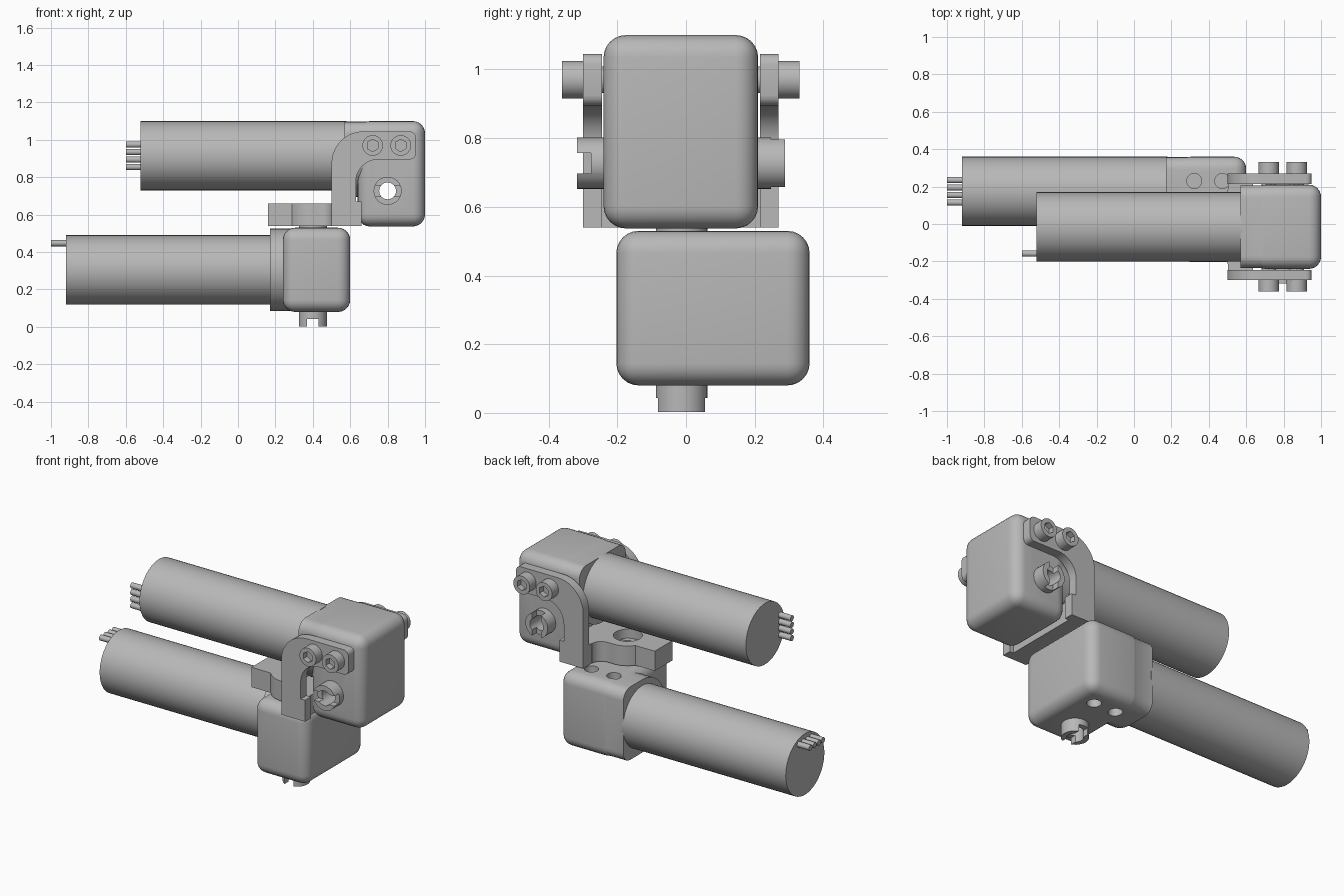
import bpy, bmesh, math
from mathutils import Matrix, Vector

if "Cube" in bpy.data.objects:
    bpy.data.objects.remove(bpy.data.objects["Cube"])

GREY = (0.48, 0.48, 0.48, 1)
grey = bpy.data.materials.new("plain grey")
grey.use_nodes = True
grey.diffuse_color = GREY
grey.node_tree.nodes["Principled BSDF"].inputs["Base Color"].default_value = GREY

UPRIGHT = Matrix.Rotation(math.pi / 2, 4, 'X')   # local y -> z, local z -> -y
ALONG_X = Matrix.Rotation(math.pi / 2, 4, 'Y')
MID_Y = -0.015


def finish(name, bm, matrix=Matrix()):
    bmesh.ops.recalc_face_normals(bm, faces=bm.faces)
    mesh = bpy.data.meshes.new(name)
    bm.to_mesh(mesh)
    bm.free()
    mesh.transform(matrix)
    mesh.materials.append(grey)
    obj = bpy.data.objects.new(name, mesh)
    bpy.context.collection.objects.link(obj)
    return obj


def box(name, lo, hi, bevel=0.0):
    lo, hi = Vector(lo), Vector(hi)
    bm = bmesh.new()
    bmesh.ops.create_cube(bm, size=1)
    for v in bm.verts:
        v.co = (lo + hi) / 2 + Vector(a * b for a, b in zip(v.co, hi - lo))
    if bevel:
        bmesh.ops.bevel(bm, geom=bm.edges[:], offset=bevel, segments=6,
                        profile=0.5, affect='EDGES')
    return finish(name, bm)


def rod(name, centre, radius, length, turn=Matrix(), sides=32):
    bm = bmesh.new()
    bmesh.ops.create_cone(bm, cap_ends=True, segments=sides, radius1=radius,
                          radius2=radius, depth=length)
    return finish(name, bm, Matrix.Translation(centre) @ turn)


def prism(name, outline, z0, z1, matrix=Matrix()):
    bm = bmesh.new()
    face = bm.faces.new([bm.verts.new((x, y, z0)) for x, y in outline])
    out = bmesh.ops.extrude_face_region(bm, geom=[face])
    verts = [g for g in out["geom"] if isinstance(g, bmesh.types.BMVert)]
    bmesh.ops.translate(bm, verts=verts, vec=(0, 0, z1 - z0))
    return finish(name, bm, matrix)


def arc(cx, cy, r, start, end, steps=10):
    angles = [math.radians(start + (end - start) * i / steps) for i in range(steps + 1)]
    return [(cx + r * math.cos(a), cy + r * math.sin(a)) for a in angles]


def combine(obj, others, operation):
    for other in others:
        mod = obj.modifiers.new("combine", 'BOOLEAN')
        mod.operation, mod.object, mod.solver = operation, other, 'EXACT'
        bpy.context.view_layer.update()
        mesh = bpy.data.meshes.new_from_object(
            obj.evaluated_get(bpy.context.evaluated_depsgraph_get()))
        obj.modifiers.clear()
        obj.data = mesh
        bpy.data.objects.remove(other)


def servo(label, matrix):
    """Geared motor: origin at the motor face, top edge, mid thickness."""
    shaft_at = (0.23, -0.373)
    # gear housing with a rounded collar around the motor
    housing = box("housing", (0.07, -0.563, -0.225), (0.43, 0, 0.225), 0.065)
    collar_outline = (arc(-0.067, 0.157, 0.064, 90, 0, 6) + arc(-0.067, -0.157, 0.064, 0, -90, 6)
                      + arc(-0.185, 0, 0.221, -90, -270, 20))
    # outline is in (y, z); turn it so the prism runs along x
    yz_to_x = Matrix(((0, 0, 1, 0), (1, 0, 0, 0), (0, 1, 0, 0), (0, 0, 0, 1)))
    collar = prism("collar", collar_outline, 0, 0.25, yz_to_x)
    combine(housing, [collar], 'UNION')
    cutters = [rod("cutter", (x, -0.13, z), 0.04, 0.12)
               for x in (0.152, 0.302) for z in (-0.225, 0.225)]
    cutters.append(rod("cutter", (*shaft_at, 0), 0.06, 0.8))
    combine(housing, cutters, 'DIFFERENCE')
    # hollow output shaft, slotted crosswise at its two ends
    shaft = rod("shaft", (*shaft_at, 0), 0.075, 0.606)
    sx, sy = shaft_at
    combine(shaft, [
        rod("cutter", (sx, sy, 0), 0.045, 0.9),
        box("cutter", (sx - 0.2, sy - 0.03, 0.262), (sx + 0.2, sy + 0.03, 0.4)),
        box("cutter", (sx - 0.03, sy - 0.2, -0.4), (sx + 0.03, sy + 0.2, -0.262)),
    ], 'DIFFERENCE')
    # motor can and its four leads
    motor = rod("motor", (-0.54, -0.185, 0), 0.185, 1.1, ALONG_X, 48)
    parts = {"housing": housing, "output_shaft": shaft, "motor": motor}
    for i in range(4):
        parts[f"lead_{i + 1}"] = rod("lead", (-1.12, -0.245 + 0.04 * i, 0.143),
                                     0.017, 0.1, ALONG_X, 16)
    for part, obj in parts.items():
        obj.name = f"{label}_{part}"
        obj.data.transform(matrix)


servo("lower", Matrix.Translation((0.17, 0.36, 0.305)))
servo("upper", Matrix.Translation((0.57, MID_Y, 1.10)) @ UPRIGHT)

# bracket side plates
plate = ([(0.66, 0.54), (0.66, 0.67), (0.63, 0.67)] + arc(0.75, 0.775, 0.12, 180, 90)
         + arc(0.92, 0.925, 0.03, -90, 0, 4) + arc(0.92, 1.015, 0.03, 0, 90, 4)
         + arc(0.67, 0.875, 0.17, 90, 180) + [(0.50, 0.54)])
for side, near in (("front", 0.23), ("back", -0.285)):
    prism(f"bracket_{side}_plate", plate, near, near + 0.055,
          Matrix.Translation((0, MID_Y, 0)) @ UPRIGHT)

# crossbar and clamp that grips the lower shaft
box("bracket_crossbar", (0.502, MID_Y - 0.23, 0.54), (0.635, MID_Y + 0.23, 0.66))
half = [(0.16, 0.085)] + arc(0.40, 0, 0.14, 142, 85, 8) + arc(0.44, 0.2, 0.06, -90, 0, 5)
half.append((0.503, 0.2))
clamp = prism("bracket_clamp", half + [(x, -y) for x, y in reversed(half)], 0.54, 0.66,
              Matrix.Translation((0, MID_Y, 0)))
combine(clamp, [rod("cutter", (0.40, MID_Y, 0.6), 0.08, 0.4)], 'DIFFERENCE')

# socket-head screws through the side plates
for side, sign in (("front", -1), ("back", 1)):
    for i, x in enumerate((0.72, 0.87)):
        def at(off):
            return (x, MID_Y + sign * off, 0.97)
        screw = rod(f"{side}_screw_{i + 1}", at(0.314), 0.055, 0.064, UPRIGHT)
        combine(screw, [rod("cutter", at(0.346), 0.033, 0.07, UPRIGHT, 6)], 'DIFFERENCE')
        rod(f"{side}_screw_shank_{i + 1}", at(0.23), 0.039, 0.12, UPRIGHT)

# smooth the round faces and keep hard edges
for obj in bpy.data.objects:
    obj.select_set(obj.type == 'MESH')
    if obj.type == 'MESH':
        bpy.context.view_layer.objects.active = obj
bpy.ops.object.shade_smooth_by_angle(angle=math.radians(30))
